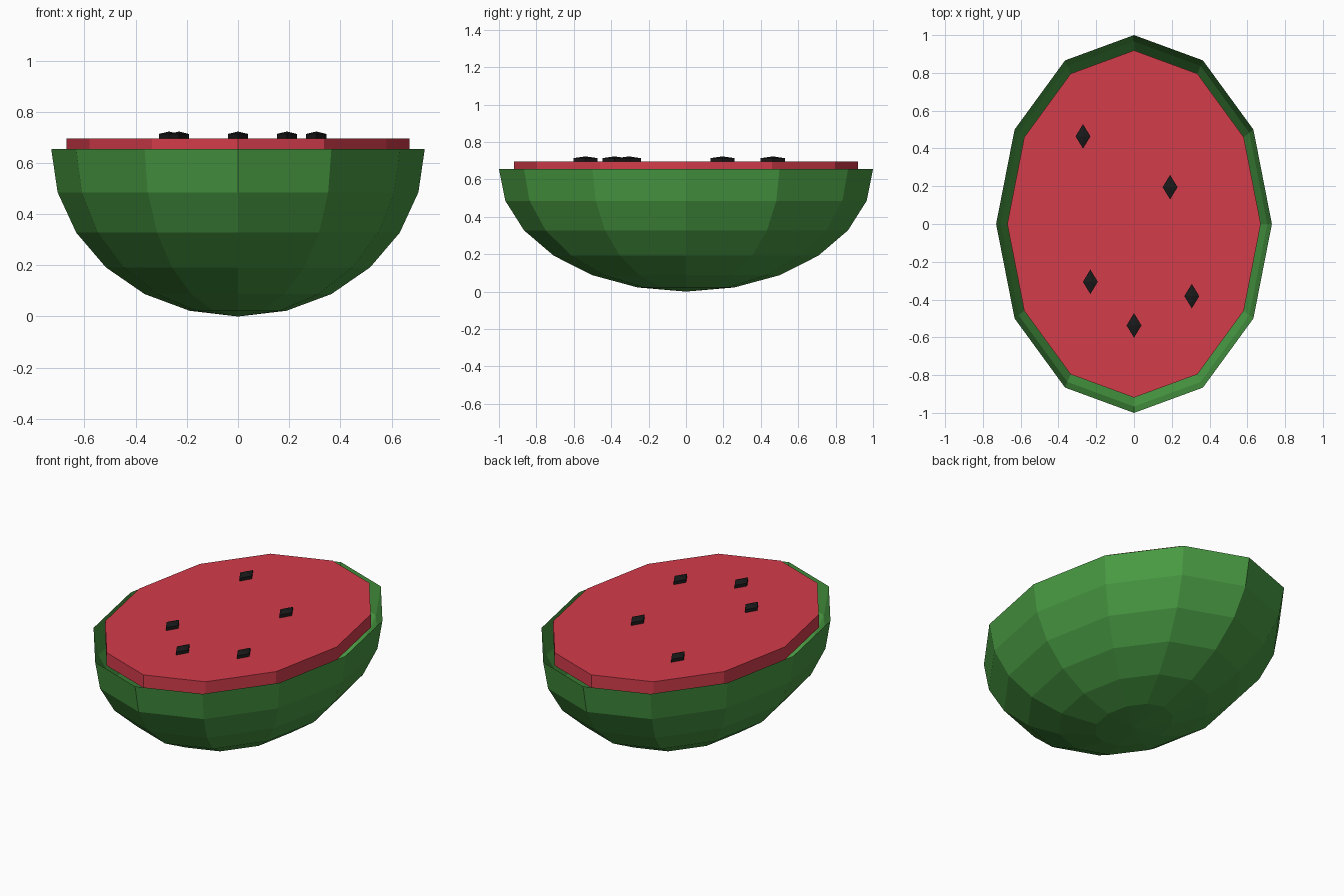
import bpy, bmesh
from mathutils import Matrix

if "Cube" in bpy.data.objects:
    bpy.data.objects.remove(bpy.data.objects["Cube"])


def material(name, rgb):
    m = bpy.data.materials.new(name)
    m.diffuse_color = (*rgb, 1)
    m.use_nodes = True
    m.node_tree.nodes["Principled BSDF"].inputs["Base Color"].default_value = m.diffuse_color
    return m


def finish(bm, name, mat, scale, loc):
    bmesh.ops.transform(bm, matrix=Matrix.Translation(loc) @ Matrix.Diagonal((*scale, 1)), verts=bm.verts)
    mesh = bpy.data.meshes.new(name)
    bm.to_mesh(mesh)
    bm.free()
    mesh.materials.append(mat)
    ob = bpy.data.objects.new(name, mesh)
    bpy.context.collection.objects.link(ob)
    return ob


green = material("rind_green", (0.065, 0.32, 0.055))
red = material("flesh_red", (0.65, 0.045, 0.07))
black = material("seed_black", (0.01, 0.01, 0.01))
RIM = 0.655

# Rind: open lower half of a 12-sided sphere
bm = bmesh.new()
bmesh.ops.create_uvsphere(bm, u_segments=12, v_segments=12, radius=1)
bmesh.ops.delete(bm, geom=[v for v in bm.verts if v.co.z > 0.01], context='VERTS')
finish(bm, "rind", green, (0.73, 1, RIM), (0, 0, RIM))

# Flesh: oval disc set in the rim
bm = bmesh.new()
bmesh.ops.create_cone(bm, cap_ends=True, segments=12, radius1=1, radius2=1, depth=1)
finish(bm, "flesh", red, (0.671, 0.919, 0.08), (0, 0, RIM))

# Seeds: four-sided pips with low pyramid tops
for i, (x, y) in enumerate([(-0.27, 0.464), (0.191, 0.195), (-0.231, -0.306),
                            (0.306, -0.382), (0, -0.537)], 1):
    bm = bmesh.new()
    bmesh.ops.create_uvsphere(bm, u_segments=4, v_segments=3, radius=1)
    finish(bm, f"seed_{i}", black, (0.0455, 0.075, 0.019), (x, y, 0.704))
